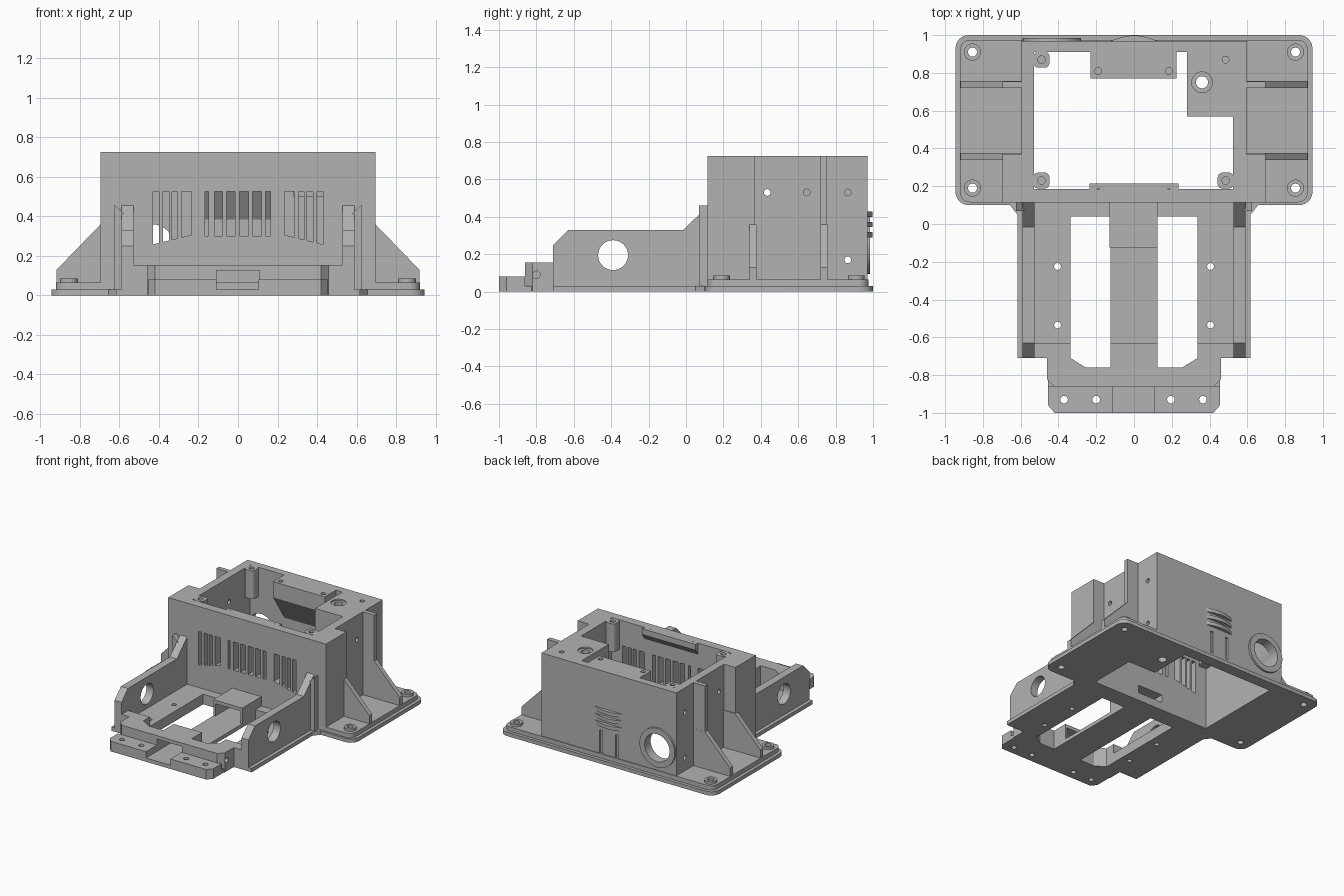
import bpy, bmesh, math

cube = bpy.data.objects.get("Cube")
if cube:
    bpy.data.objects.remove(cube, do_unlink=True)

grey = bpy.data.materials.new("plain grey")
grey.use_nodes = True
grey.diffuse_color = (0.45, 0.45, 0.45, 1)
grey.node_tree.nodes["Principled BSDF"].inputs["Base Color"].default_value = grey.diffuse_color
parts = []


# Outlines: lists of 2D points
def rect(a, b, c, d):
    return [(a, c), (b, c), (b, d), (a, d)]


def circle(u, v, r, n=32):
    return [(u + r * math.cos(math.tau * i / n), v + r * math.sin(math.tau * i / n)) for i in range(n)]


def rounded(a, b, c, d, r):
    pts = []
    corners = [(b - r, d - r), (a + r, d - r), (a + r, c + r), (b - r, c + r)]
    for quarter, (u, v) in enumerate(corners):
        for step in range(7):
            t = math.pi / 2 * (quarter + step / 6)
            pts.append((u + r * math.cos(t), v + r * math.sin(t)))
    return pts


def symmetric(half):
    return half + [(-x, y) for x, y in reversed(half)]


def flip(pts):
    return [(-x, y) for x, y in pts]


# A prism runs along an axis from lo to hi
def prism_object(name, outline, axis, lo, hi):
    place = {"x": lambda u, v, w: (w, u, v),
             "y": lambda u, v, w: (u, w, v),
             "z": lambda u, v, w: (u, v, w)}[axis]
    bm = bmesh.new()
    low = [bm.verts.new(place(u, v, lo)) for u, v in outline]
    high = [bm.verts.new(place(u, v, hi)) for u, v in outline]
    bm.faces.new(low)
    bm.faces.new(high)
    for i in range(len(low)):
        j = (i + 1) % len(low)
        bm.faces.new((low[i], low[j], high[j], high[i]))
    bmesh.ops.recalc_face_normals(bm, faces=bm.faces)
    mesh = bpy.data.meshes.new(name)
    bm.to_mesh(mesh)
    bm.free()
    obj = bpy.data.objects.new(name, mesh)
    bpy.context.collection.objects.link(obj)
    return obj


def part(name, outline, axis, lo, hi, cuts=()):
    obj = prism_object(name, outline, axis, lo, hi)
    obj.data.materials.append(grey)
    cutters = []
    for cut in cuts:
        cutter = prism_object("cutter", *cut)
        cutter.hide_render = True
        cutters.append(cutter)
        mod = obj.modifiers.new("cut", "BOOLEAN")
        mod.operation = "DIFFERENCE"
        mod.solver = "EXACT"
        mod.object = cutter
    if cutters:
        bpy.context.view_layer.update()
        graph = bpy.context.evaluated_depsgraph_get()
        mesh = bpy.data.meshes.new_from_object(obj.evaluated_get(graph))
        obj.modifiers.clear()
        obj.data = mesh
        for cutter in cutters:
            bpy.data.objects.remove(cutter, do_unlink=True)
    parts.append(obj)
    return obj


def through(outline):
    return (outline, "z", -1, 2)


# Base flange and raised step around the main opening
opening = through([(-.53, .185), (.525, .185), (.525, .57), (.28, .57), (.28, .91), (-.53, .91)])
corners = [(x, y) for x in (-.855, .855) for y in (.19, .91)]
bolt_holes = [through(circle(x, y, .024)) for x, y in corners]
post_hole = through(circle(.36, .75, .032))
base_cuts = [opening, post_hole] + bolt_holes
part("base_flange", rounded(-.945, .945, .1, 1, .07), "z", 0, .03, base_cuts)
part("base_step", rounded(-.92, .92, .115, .975, .05), "z", .03, .065, base_cuts)
for (x, y), hole in zip(corners, bolt_holes):
    part("bolt_boss", circle(x, y, .045), "z", .03, .085, [hole])

# Main shell with vents, cable hole, screw holes and rear grooves
shell_half = [(.695, .115), (.695, .37), (.595, .37), (.595, .72),
              (.695, .72), (.695, .755), (.595, .755), (.595, .97)]
vents = [(-.168, -.15), (-.118, -.078), (-.058, -.015), (.008, .052), (.073, .118), (.14, .165)]
vent_cuts = [(rect(a, b, .3, .525), "y", 0, .3) for a, b in vents]
for a, b in [(.235, .285), (.305, .335), (.35, .38), (.4, .43)]:
    slanted = [(a, .365 - a / 4), (b, .365 - b / 4), (b, .525), (a, .525)]
    vent_cuts += [(slanted, "y", 0, .3), (flip(slanted), "y", 0, .3)]
side_screws = [(circle(y, z, .018, 16), "x", -1, 1)
               for y, z in [(.435, .53), (.645, .53), (.865, .53), (.865, .17)]]
cable_hole = (circle(-.435, .25, .11), "y", .8, 1.2)
tunnel = (rect(-.11, .11, .03, .127), "y", -.9, .3)
grooves = [(rect(x - .012, x + .012, .065, .25), "y", .955, 1.1) for x in (-.07, .07)]
lip_screws = [through(circle(x, .17, .018, 16)) for x in (-.19, .185)]
cavity = through(rect(-.53, .525, .185, .91))
part("shell", symmetric(shell_half), "z", .03, .725,
     [cavity, cable_hole, tunnel] + vent_cuts + side_screws + grooves)
part("cable_collar", circle(-.435, .25, .155), "y", .965, .985, [cable_hole])

# Curved louvres on the rear wall
lens = [(-.135 + .27 * i / 12, .965 + .033 * math.sin(math.pi * i / 12)) for i in range(13)]
for z in (.29, .345, .4):
    part("rear_louvre", lens, "z", z, z + .028)

# Screw tabs and mounting post inside the rim
rear_profile = [(.77, .725), (.92, .725), (.92, .37), (.77, .6)]
part("rear_screw_tab", rear_profile, "x", -.23, .225,
     [(circle(x, .81, .018, 16), "z", .6, 1) for x in (-.19, .185)])
part("front_screw_tab", [(.18, .725), (.215, .725), (.215, .68), (.18, .63)], "x", -.235, .235,
     [(circle(x, .17, .018, 16), "z", .65, 1) for x in (-.19, .185)])
for x, y in [(-.49, .87), (-.49, .23), (.485, .23)]:
    part("corner_screw_tab", rounded(x - .042, x + .042, y - .042, y + .042, .025), "z", .5, .725,
         [(circle(x, y, .02, 16), "z", .65, 1)])
part("mounting_block", rect(.28, .53, .57, .915), "z", .5, .725,
     [post_hole, (circle(.36, .75, .055), "z", .715, 1), (circle(.485, .87, .018, 16), "z", .65, 1)])

# Sloped side gussets
gusset = [(.59, .03), (.918, .03), (.918, .13), (.695, .36), (.59, .36)]
for y in (.34, .72):
    part("left_gusset", gusset, "y", y, y + .036)
    part("right_gusset", flip(gusset), "y", y, y + .036)

# Front deck with two long slots
slot = [(.125, .04), (.335, .04), (.335, -.71), (.255, -.76), (.125, -.76)]
slots = [through(slot), through(flip(slot))]
deck_screws = [through(circle(x, y, .018, 16)) for x in (-.405, .405) for y in (-.225, -.535)]
deck_half = [(.455, -.87), (.455, -.71), (.618, -.71), (.618, .05), (.66, .105)]
part("deck_plate", symmetric(deck_half), "z", 0, .03, slots + deck_screws)
channel = (rect(-.125, .125, -.64, -.125), "z", .03, 1)
part("deck_floor", rect(-.53, .53, -.7, .12), "z", .02, .08, slots + deck_screws + [channel, tunnel])
part("centre_block", rect(-.13, .125, -.125, .12), "z", .03, .155, [tunnel])

# Front crossbar and stepped tongue
bar_half = [(.42, -.862), (.46, -.822), (.46, -.71), (.53, -.71), (.53, -.63)]
bar_side_holes = [(circle(-.8, .09, .02, 16), "x", a, a + .1) for a in (-.5, .4)]
part("front_crossbar", symmetric(bar_half), "z", 0, .155, slots + [tunnel] + bar_side_holes)
tongue_half = [(.42, -1), (.455, -.96), (.455, -.86)]
tongue_holes = [through(circle(x, -.93, .02, 16)) for x in (-.37, -.2, .195, .365)]
part("front_tongue", symmetric(tongue_half), "z", 0, .08,
     tongue_holes + [(rect(-.11, .105, -1.1, -.8), "z", .03, 1)])

# Side arms with round openings and a fillet where they meet the shell
arm = [(-.71, 0), (.12, 0), (.12, .46), (-.015, .33), (-.63, .33), (-.71, .25)]
fillet = [(.58, .03), (.625, .03), (.625, .46), (.58, .415)]
for side, lo, hi in (("left", .528, .59), ("right", -.59, -.528)):
    part(side + "_arm", arm, "x", lo, hi, [(circle(-.39, .195, .08), "x", -1, 1)])
    part(side + "_arm_fillet", fillet if lo > 0 else flip(fillet), "y", .07, .12)

# Smooth the round surfaces, keep edges crisp
bpy.ops.object.select_all(action="DESELECT")
for obj in parts:
    obj.select_set(True)
bpy.context.view_layer.objects.active = parts[0]
bpy.ops.object.shade_smooth_by_angle(angle=math.radians(30))
